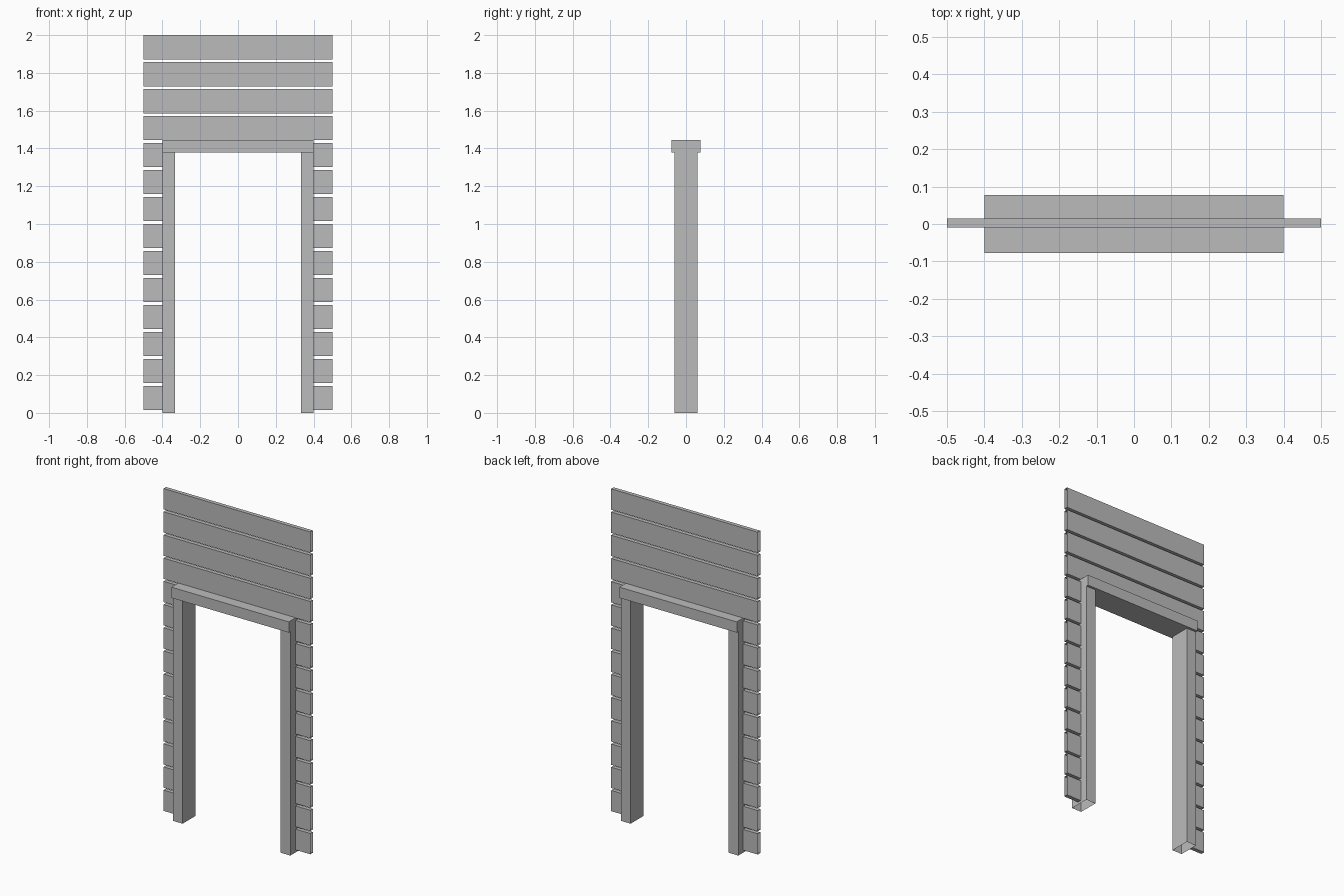
import bpy
import bmesh

cube = bpy.data.objects.get("Cube")
if cube:
    bpy.data.objects.remove(cube, do_unlink=True)

# Single plain grey for the whole model
grey = bpy.data.materials.new("plain grey")
grey.use_nodes = True
grey.diffuse_color = (0.5, 0.5, 0.5, 1)
grey.node_tree.nodes["Principled BSDF"].inputs["Base Color"].default_value = (0.5, 0.5, 0.5, 1)


def box(name, low, high, open_sides=()):
    """Box between two corners; open_sides lists (axis, sign) faces left out."""
    bm = bmesh.new()
    bmesh.ops.create_cube(bm, size=1)
    bm.normal_update()
    gone = [f for f in bm.faces
            if any(f.normal[axis] * sign > 0.9 for axis, sign in open_sides)]
    bmesh.ops.delete(bm, geom=gone, context="FACES")
    for v in bm.verts:
        for i in range(3):
            v.co[i] = high[i] if v.co[i] > 0 else low[i]
    mesh = bpy.data.meshes.new(name)
    bm.to_mesh(mesh)
    bm.free()
    mesh.materials.append(grey)
    obj = bpy.data.objects.new(name, mesh)
    bpy.context.collection.objects.link(obj)
    return obj


HALF_WIDTH = 0.5
OPENING = 0.334      # inner face of the posts
POST_OUT = 0.4       # outer face of the posts
LINTEL_LOW, LINTEL_TOP = 1.379, 1.445
BOARD_BACK, BOARD_FRONT = 0.0145, -0.01
PITCH, BOARD_HEIGHT = 1 / 7, 0.128
ENDS = ((0, 1), (0, -1))

# Horizontal wall boards, open at their ends and split around the doorway
for k in range(14):
    top = 2 - k * PITCH
    bottom = top - BOARD_HEIGHT
    if bottom > LINTEL_TOP - 0.01:
        spans = {"upper_board": (-HALF_WIDTH, HALF_WIDTH)}
    else:
        spans = {"right_board": (-HALF_WIDTH, -POST_OUT),
                 "left_board": (POST_OUT, HALF_WIDTH)}
    for name, (x0, x1) in spans.items():
        box(f"{name}_{k + 1}", (x0, BOARD_FRONT, bottom), (x1, BOARD_BACK, top), ENDS)

# Door posts, hollow at top and foot
for name, x0, x1 in (("right_post", -POST_OUT, -OPENING), ("left_post", OPENING, POST_OUT)):
    box(name, (x0, -0.062, 0), (x1, 0.062, LINTEL_LOW), ((2, 1), (2, -1)))

# Lintel resting on the posts
box("lintel", (-POST_OUT, -0.077, LINTEL_LOW), (POST_OUT, 0.077, LINTEL_TOP))
